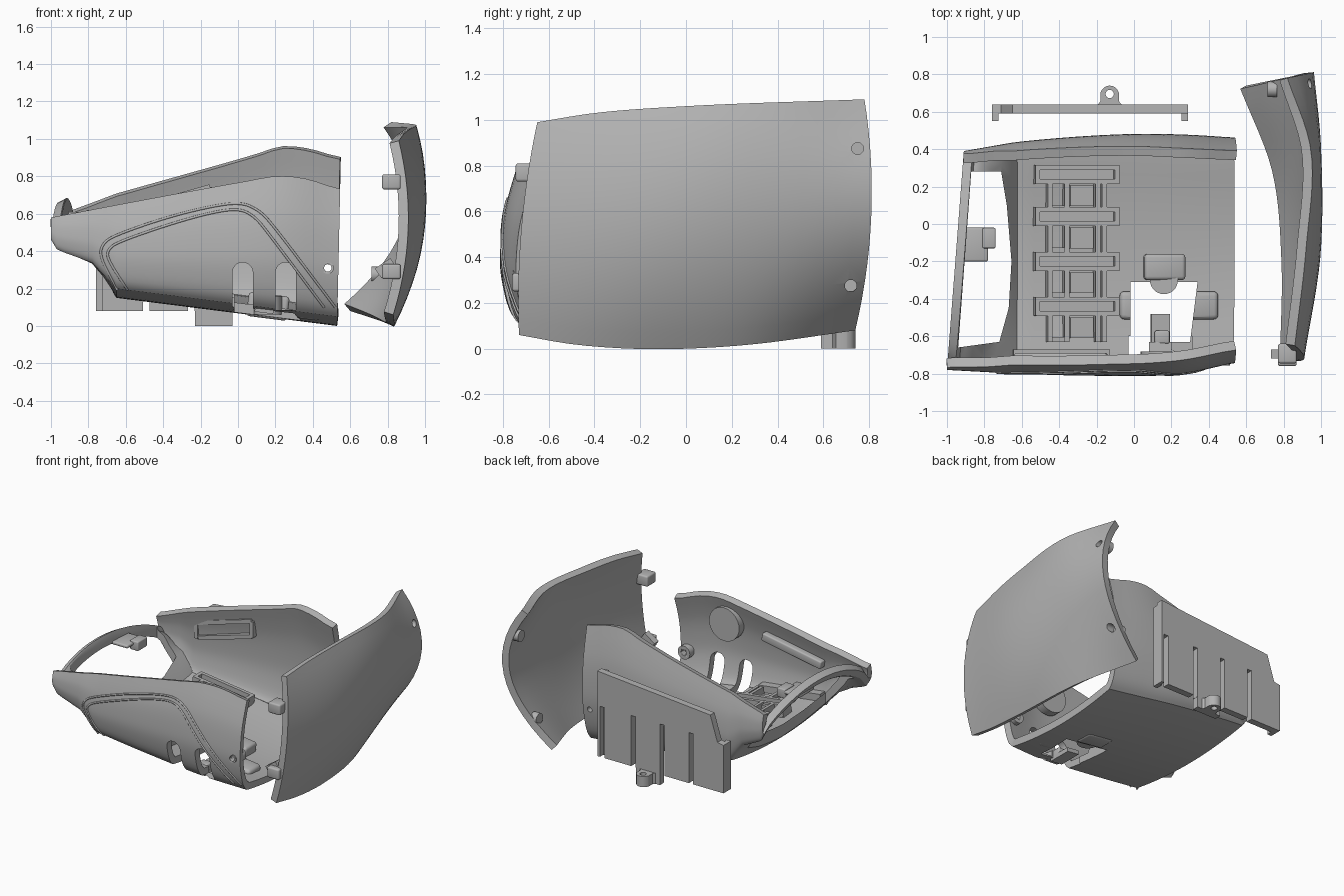
import bpy, bmesh, math
from mathutils import Vector, Matrix

if "Cube" in bpy.data.objects:
    bpy.data.objects.remove(bpy.data.objects["Cube"])

grey = bpy.data.materials.new("plain grey")
grey.use_nodes = True
grey.diffuse_color = (0.45, 0.45, 0.45, 1)
grey.node_tree.nodes["Principled BSDF"].inputs["Base Color"].default_value = (0.45, 0.45, 0.45, 1)


def lerp(pts, t, soft=False):
    """Look t up in a short list of (key, value) pairs, straight or with soft bends."""
    t = min(max(t, pts[0][0]), pts[-1][0])
    slopes = [(q[1] - p[1]) / (q[0] - p[0]) for p, q in zip(pts, pts[1:])]
    for i, ((a, va), (b, vb)) in enumerate(zip(pts, pts[1:])):
        if t <= b:
            d, u = b - a, (t - a) / (b - a)
            if not soft:
                return va + (vb - va) * u
            m0 = (slopes[max(i - 1, 0)] + slopes[i]) / 2 * d
            m1 = (slopes[i] + slopes[min(i + 1, len(slopes) - 1)]) / 2 * d
            return va + m0 * u + (3 * (vb - va) - 2 * m0 - m1) * u ** 2 + (m0 + m1 - 2 * (vb - va)) * u ** 3


def finish(name, bm):
    me = bpy.data.meshes.new(name)
    bm.to_mesh(me)
    bm.free()
    me.materials.append(grey)
    ob = bpy.data.objects.new(name, me)
    bpy.context.collection.objects.link(ob)
    return ob


def activate(ob):
    bpy.ops.object.select_all(action='DESELECT')
    ob.select_set(True)
    bpy.context.view_layer.objects.active = ob


def apply(ob, kind, **settings):
    mod = ob.modifiers.new(kind, kind)
    for key, value in settings.items():
        setattr(mod, key, value)
    activate(ob)
    bpy.ops.object.modifier_apply(modifier=mod.name)


def smooth(ob):
    activate(ob)
    bpy.ops.object.shade_smooth_by_angle(angle=math.radians(30))


def grid(name, rows):
    """Surface through equal rows of points, thickened inward."""
    bm = bmesh.new()
    vs = [[bm.verts.new(p) for p in row] for row in rows]
    for r, q in zip(vs, vs[1:]):
        for j in range(len(r) - 1):
            bm.faces.new((r[j], q[j], q[j + 1], r[j + 1]))
    ob = finish(name, bm)
    apply(ob, 'SOLIDIFY', thickness=.052, offset=1)
    return ob


def prism(name, outline, axis, lo, hi):
    """Extrude a 2D outline along the named axis."""
    put = {'y': lambda a, b, d: (a, d, b), 'z': lambda a, b, d: (a, b, d)}[axis]
    bm = bmesh.new()
    face = bm.faces.new([bm.verts.new(put(a, b, lo)) for a, b in outline])
    out = bmesh.ops.extrude_face_region(bm, geom=[face])
    bmesh.ops.translate(bm, verts=[v for v in out['geom'] if isinstance(v, bmesh.types.BMVert)],
                        vec=Vector(put(0, 0, hi - lo)))
    bmesh.ops.recalc_face_normals(bm, faces=bm.faces)
    return finish(name, bm)


def box(name, xs, ys, zs, tilt=0, bevel=0):
    bm = bmesh.new()
    size = [b - a for a, b in (xs, ys, zs)]
    mid = Vector([(a + b) / 2 for a, b in (xs, ys, zs)])
    bmesh.ops.create_cube(bm, size=1, matrix=Matrix.Translation(mid) @ Matrix.Rotation(tilt, 4, 'Y') @ Matrix.Diagonal((*size, 1)))
    ob = finish(name, bm)
    if bevel:
        apply(ob, 'BEVEL', width=bevel, segments=3)
        smooth(ob)
    return ob


def cylinder(name, centre, radius, depth, axis):
    bm = bmesh.new()
    turn = {'x': Matrix.Rotation(math.pi / 2, 4, 'Y'), 'y': Matrix.Rotation(math.pi / 2, 4, 'X'), 'z': Matrix()}[axis]
    bmesh.ops.create_cone(bm, cap_ends=True, segments=28, radius1=radius, radius2=radius, depth=depth,
                          matrix=Matrix.Translation(centre) @ turn)
    ob = finish(name, bm)
    smooth(ob)
    return ob


def cut(cutter, *targets):
    for ob in targets:
        apply(ob, 'BOOLEAN', object=cutter, operation='DIFFERENCE', solver='EXACT')
    bpy.data.objects.remove(cutter)


# Main shell: U-shaped sections lofted from the nose to the open end
bottom = [(-1, .46), (-.97, .41), (-.78, .31), (-.65, .15), (.53, 0)]
front_rim = [(-1, .58), (-.5, .675), (.05, .775), (.2, .8), (.35, .79), (.54, .73)]
back_rim = [(-1, .61), (-.5, .75), (.1, .92), (.23, .96), (.37, .95), (.54, .9)]
front_y = [(-1, -.78), (-.6, -.8), (-.2, -.81), (.25, -.8), (.54, -.74)]
back_y = [(-1, .39), (-.5, .45), (0, .48), (.3, .475), (.54, .46)]
inset = [(0, .13), (.04, .09), (.1, .055), (.2, .025), (.35, 0), (.5, 0), (.7, .02), (.85, .055), (1, .1)]
levels = [0, .02, .04, .07, .1, .15] + [.2 + .04 * i for i in range(21)]
FLOOR_STEPS = 18


def base(s):
    """Height of the wall foot, and how far the floor sags below it."""
    sag = .05 * max(0, min(1, (s + .95) / .3))
    return lerp(bottom, s) + sag, sag


def wall_y(x, z):
    foot = base(x)[0]
    h = lerp(front_rim, x, True) - foot
    return lerp(front_y, x, True) + h * lerp(inset, (z - foot) / h, True)


def section(s):
    foot, sag = base(s)
    hf, hk = lerp(front_rim, s, True) - foot, lerp(back_rim, s, True) - foot
    yf, yk = lerp(front_y, s, True), lerp(back_y, s, True)
    front = [(yf + hf * lerp(inset, f, True), foot + f * hf) for f in reversed(levels)]
    back = [(yk - hf * lerp(inset, f, True), foot + f * hk) for f in levels]
    nose = max(0, (-.65 - s) / .35)
    arch = .2 * max(0, min(1, (-.8 - s) / .1))
    a, b = front[-1][0], back[0][0]
    floor = []
    for i in range(1, FLOOR_STEPS):
        u = i / FLOOR_STEPS
        bow = arch * math.sin(math.pi * u ** .85) ** .7
        floor.append((a + (b - a) * u, foot - sag * (1 - (2 * u - 1) ** 2) + bow))
    return [(s + nose * .077 * (y + .78) + (.022 * z if s > .5 else 0), y, z) for y, z in front + floor + back]


stations = [-1, -.985, -.97, -.93, -.9, -.85, -.78, -.71, -.65, -.6] + [-.54 + .06 * i for i in range(18)] + [.53]
shell = grid("main_shell", [section(s) for s in stations])

# Opening behind the nose bar
cut(prism("nose_cutter", [(-.87, .28), (-.71, .28), (-.68, .1), (-.655, -.2), (-.67, -.45), (-.72, -.63), (-.94, -.66)],
          'z', -.5, 1.5), shell)

# Floor hatch with its raised surround
surround = box("hatch_surround", (-.08, .45), (-.51, -.36), (.06, .145), .127, .025)
cut(prism("hatch_cutter", [(-.02, -.31), (.34, -.31), (.3, -.63), (-.02, -.63)], 'z', -.3, .2), shell, surround)

# Arched windows in the front wall
for x0, x1 in ((-.03, .08), (.2, .31)):
    r, mid = (x1 - x0) / 2, (x0 + x1) / 2
    arc = [(mid + r * math.cos(a), .285 + r * math.sin(a)) for a in [math.pi * i / 10 for i in range(11)]]
    cut(prism("window_cutter", [(x0, .085), (x1, .085)] + arc, 'y', -1, -.6), shell)

# Screw boss and its through hole
screw_boss = cylinder("screw_boss", (.48, wall_y(.48, .31) + .055, .31), .05, .08, 'y')
rim = cylinder("screw_rim", (.48, wall_y(.48, .31) + .012, .31), .032, .03, 'y')
cut(cylinder("screw_cutter", (.48, -.15, .31), .02, 1.8, 'y'), shell, screw_boss, rim)
smooth(shell)
smooth(surround)

# Double trim line following the front wall
outer_line = [(-.645, .19), (-.74, .37), (-.725, .44), (-.66, .485), (-.37, .585), (-.12, .645), (.02, .66),
              (.11, .62), (.18, .55), (.52, .1)]
inner_line = [(-.59, .19), (-.7, .36), (-.695, .41), (-.64, .45), (-.34, .553), (-.12, .612), (.01, .627),
              (.09, .585), (.16, .5), (.46, .1)]
for name, line in (("outer_trim", outer_line), ("inner_trim", inner_line)):
    for _ in range(3):   # corner cutting rounds the bends
        soft = [line[0]]
        for (xa, za), (xb, zb) in zip(line, line[1:]):
            soft += [(xa + (xb - xa) * k, za + (zb - za) * k) for k in (.25, .75)]
        line = soft + [line[-1]]
    curve = bpy.data.curves.new(name, 'CURVE')
    curve.dimensions = '3D'
    curve.bevel_depth = .007
    curve.bevel_resolution = 1
    spline = curve.splines.new('POLY')
    spline.points.add(len(line) - 1)
    for p, (x, z) in zip(spline.points, line):
        p.co = (x, wall_y(x, z), z, 1)
    curve.materials.append(grey)
    bpy.context.collection.objects.link(bpy.data.objects.new(name, curve))

# Inner fittings on the walls
cylinder("speaker_disc", (.16, wall_y(.16, .6) + .08, .6), .125, .06, 'y')
box("front_rail", (-.64, -.14), (-.75, -.69), (.51, .57), -.18, .01)
box("back_rail_upper", (-.63, -.14), (.37, .41), (.66, .69), -.28)
box("back_rail_lower", (-.6, -.14), (.37, .43), (.55, .58), -.28)
for x in (-.61, -.15):
    z = .62 + .28 * (x + .37)
    box("back_rail_end", (x - .015, x + .015), (.37, .41), (z - .06, z + .06))
box("nose_bracket", (-.93, -.78), (-.2, -.02), (.585, .61), 0, .01)
box("nose_clip", (-.81, -.74), (-.13, -.02), (.55, .62), 0, .008)

# Clip lattice on the floor: crossbars, legs and centre pads
TILT = .127


def floor_block(name, xs, ys, height):
    z = lerp(bottom, sum(xs) / 2) + .04
    box(name, xs, ys, (z, z + height), TILT)


for y in (.265, .04, -.2, -.44):
    for side in (-.038, .038):
        floor_block("lattice_crossbar", (-.53, -.09), (y + side - .013, y + side + .013), .115)
    floor_block("lattice_web", (-.52, -.1), (y - .03, y + .03), .07)
    for x in (-.522, -.098):
        floor_block("lattice_end", (x - .012, x + .012), (y - .05, y + .05), .115)
    for x in (-.455, -.365, -.2, -.165):
        floor_block("lattice_leg", (x - .013, x + .013), (y - .19, y - .04), .115)
    floor_block("lattice_pad", (-.345, -.22), (y - .17, y - .06), .07)
    floor_block("lattice_foot", (-.46, -.36), (y - .19, y - .165), .1)

# Floor boss, hatch tongue and front ledge
box("floor_boss", (.05, .27), (-.3, -.16), (.04, .17), TILT, .02)
cylinder("floor_boss_nub", (.16, -.3, .11), .075, .1, 'z')
box("hatch_tongue", (.09, .19), (-.66, -.48), (.07, .1), TILT)
box("tongue_block", (.11, .19), (-.64, -.57), (.08, .14), 0, .01)
box("front_ledge", (-.65, -.13), (-.73, -.67), (.2, .26), TILT)

# End panel: curved sheet interpolated through three height lines
edge_low = [(-.73, .83), (-.2, .835), (.3, .78), (.74, .6)]
edge_mid = [(-.72, .91), (-.15, .995), (.4, .985), (.81, .95)]
edge_top = [(-.65, .86), (-.13, .92), (.4, .945), (.78, .82)]
low_z = [(-.73, .06), (-.5, .02), (-.24, 0), (0, 0), (.3, .02), (.74, .08)]
top_z = [(-.65, .99), (-.4, 1.03), (0, 1.06), (.78, 1.09)]
panel_rows = []
for j in range(15):
    v = j / 14
    w = (2 * (v - .5) * (v - 1), 4 * v * (1 - v), 2 * v * (v - .5))
    row = []
    for i in range(21):
        ys = [line[0][0] + (line[-1][0] - line[0][0]) * i / 20 for line in (edge_low, edge_mid, edge_top)]
        xs = [lerp(line, y, True) for line, y in zip((edge_low, edge_mid, edge_top), ys)]
        z0, z2 = lerp(low_z, ys[0], True), lerp(top_z, ys[2], True)
        row.append((sum(a * b for a, b in zip(w, xs)), sum(a * b for a, b in zip(w, ys)), z0 + (z2 - z0) * v))
    panel_rows.append(row)
panel = grid("end_panel", panel_rows)
for x, y, z in ((.87, .75, .875), (.74, .72, .275)):
    cut(cylinder("panel_screw_cutter", (.85, y, z), .026, .8, 'x'), panel)
    cylinder("panel_screw_lug", (x, y, z), .042, .05, 'x')
smooth(panel)
box("panel_clip_upper", (.77, .87), (-.745, -.64), (.73, .81), 0, .012)
box("panel_clip_lower", (.77, .87), (-.76, -.68), (.25, .33), 0, .012)
box("panel_clip_arm", (.74, .84), (-.72, -.67), (.28, .34), -.6)

# Comb-shaped back plate with end hooks
comb = [(.29, .72), (-.65, .64), (-.71, .45), (-.76, .44), (-.76, .08)]
for x in (-.49, -.25, -.01, .25):
    comb += [(x - .018, .08), (x - .018, .46), (x + .018, .46), (x + .018, .08)]
comb.append((.29, .08))
prism("back_plate", comb, 'y', .59, .64)
box("plate_hook_right", (.255, .29), (.55, .6), (.08, .7))
box("plate_hook_left", (-.76, -.725), (.55, .6), (.08, .44))

# Screw tab at the foot of the plate
tab = prism("plate_tab", [(-.21, .62), (-.18, .655), (-.18, .7)] +
            [(-.13 - .05 * math.cos(a), .69 + .05 * math.sin(a)) for a in [math.pi * i / 10 for i in range(1, 10)]] +
            [(-.08, .7), (-.08, .655), (-.05, .62)], 'z', 0, .08)
cut(cylinder("tab_cutter", (-.13, .695, .05), .022, .4, 'z'), tab)
smooth(tab)
box("plate_tab_root", (-.23, -.03), (.59, .64), (0, .1))
